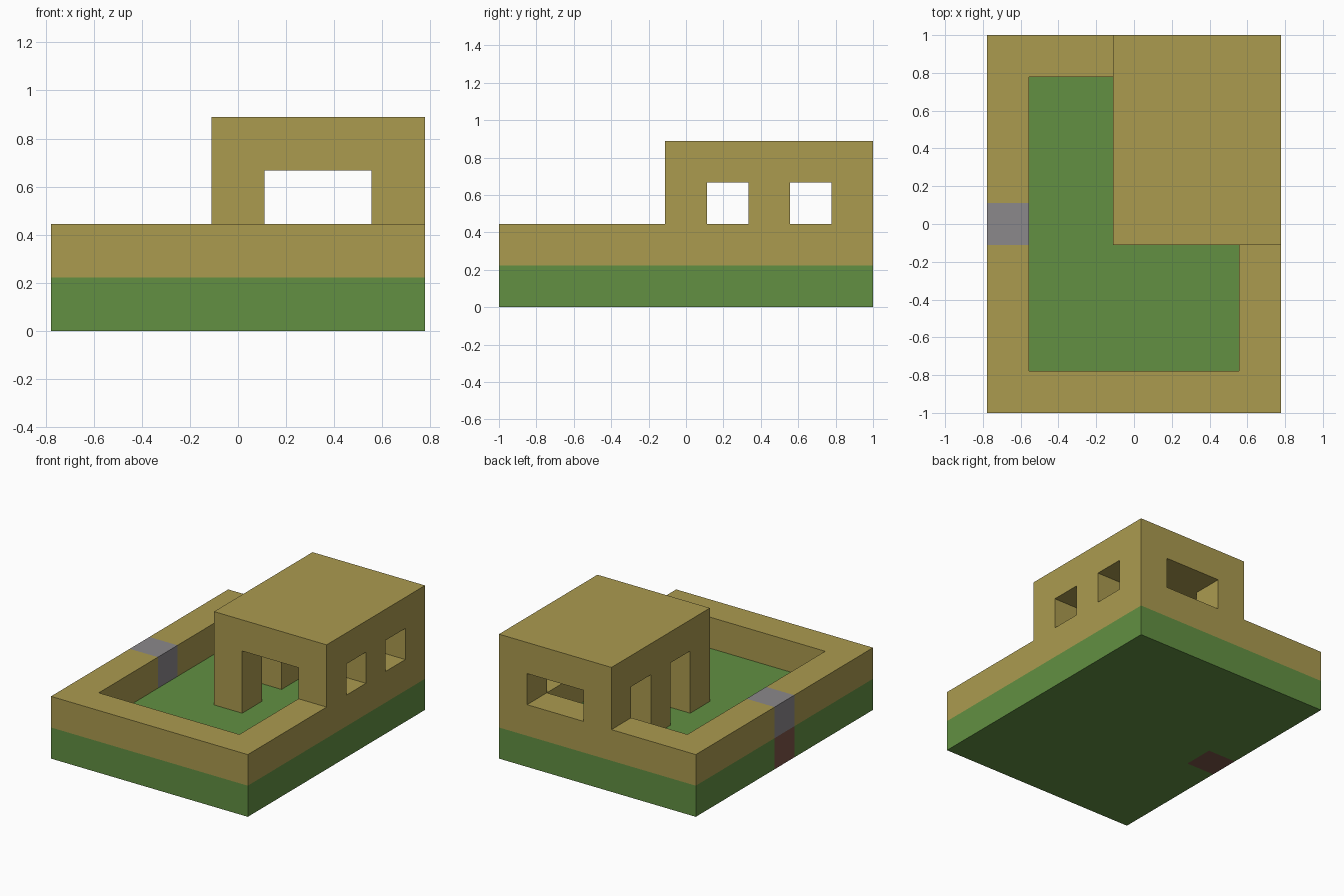
import bpy
import bmesh
from itertools import product

UNIT = 2 / 9            # one block of the build
SIZE_X, SIZE_Y = 7, 9   # footprint in blocks

if "Cube" in bpy.data.objects:
    bpy.data.objects.remove(bpy.data.objects["Cube"], do_unlink=True)


def make_material(name, rgb):
    """Flat material from an 0-255 display colour."""
    linear = [((c / 255 + 0.055) / 1.055) ** 2.4 for c in rgb] + [1.0]
    mat = bpy.data.materials.new(name)
    mat.use_nodes = True
    mat.diffuse_color = linear
    mat.node_tree.nodes["Principled BSDF"].inputs["Base Color"].default_value = linear
    return mat


def box(x0, y0, z0, x1, y1, z1):
    """Set of block cells between two corners."""
    return set(product(range(x0, x1), range(y0, y1), range(z0, z1)))


def build(name, cells, mat):
    """Skin a set of blocks with only its outer faces."""
    bm = bmesh.new()
    corners = {}

    def vert(p):
        if p not in corners:
            corners[p] = bm.verts.new(((p[0] - SIZE_X / 2) * UNIT,
                                       (p[1] - SIZE_Y / 2) * UNIT,
                                       p[2] * UNIT))
        return corners[p]

    for cell in sorted(cells):
        for axis, side in product(range(3), (0, 1)):
            beside = list(cell)
            beside[axis] += 2 * side - 1
            if tuple(beside) in cells:
                continue
            u, v = (axis + 1) % 3, (axis + 2) % 3
            loop = []
            for du, dv in ((0, 0), (1, 0), (1, 1), (0, 1)):
                p = list(cell)
                p[axis] += side
                p[u] += du
                p[v] += dv
                loop.append(vert(tuple(p)))
            bm.faces.new(loop if side else loop[::-1])
    mesh = bpy.data.meshes.new(name)
    bm.to_mesh(mesh)
    bm.free()
    mesh.materials.append(mat)
    obj = bpy.data.objects.new(name, mesh)
    bpy.context.collection.objects.link(obj)
    return obj


grass = make_material("grass green", (98, 144, 66))
sand = make_material("sandstone", (171, 155, 79))
stone = make_material("stone grey", (139, 136, 139))
earth = make_material("earth brown", (124, 85, 72))

# Gate block in the right-hand wall, with an earth block below it
footing = box(0, 4, 0, 1, 5, 1)
gate = box(0, 4, 1, 1, 5, 2)
build("gate_footing", footing, earth)
build("gate_block", gate, stone)

# Grass base
build("ground", box(0, 0, 0, SIZE_X, SIZE_Y, 1) - footing, grass)

# House: hollow block with doorways and windows
house_block = box(3, 4, 1, 7, 9, 4)
house = house_block - box(4, 5, 1, 6, 8, 3)   # room
house -= box(4, 4, 1, 6, 5, 3)                # front doorway
house -= box(4, 8, 2, 6, 9, 3)                # back window
for y in (5, 7):
    house -= box(3, y, 1, 4, y + 1, 3)        # side doorways to the yard
    house -= box(6, y, 2, 7, y + 1, 3)        # outer side windows
build("house", house, sand)

# Low wall around the yard
yard_wall = box(0, 0, 1, SIZE_X, SIZE_Y, 2) - box(1, 1, 1, 6, 8, 2)
build("yard_wall", yard_wall - house_block - gate, sand)
